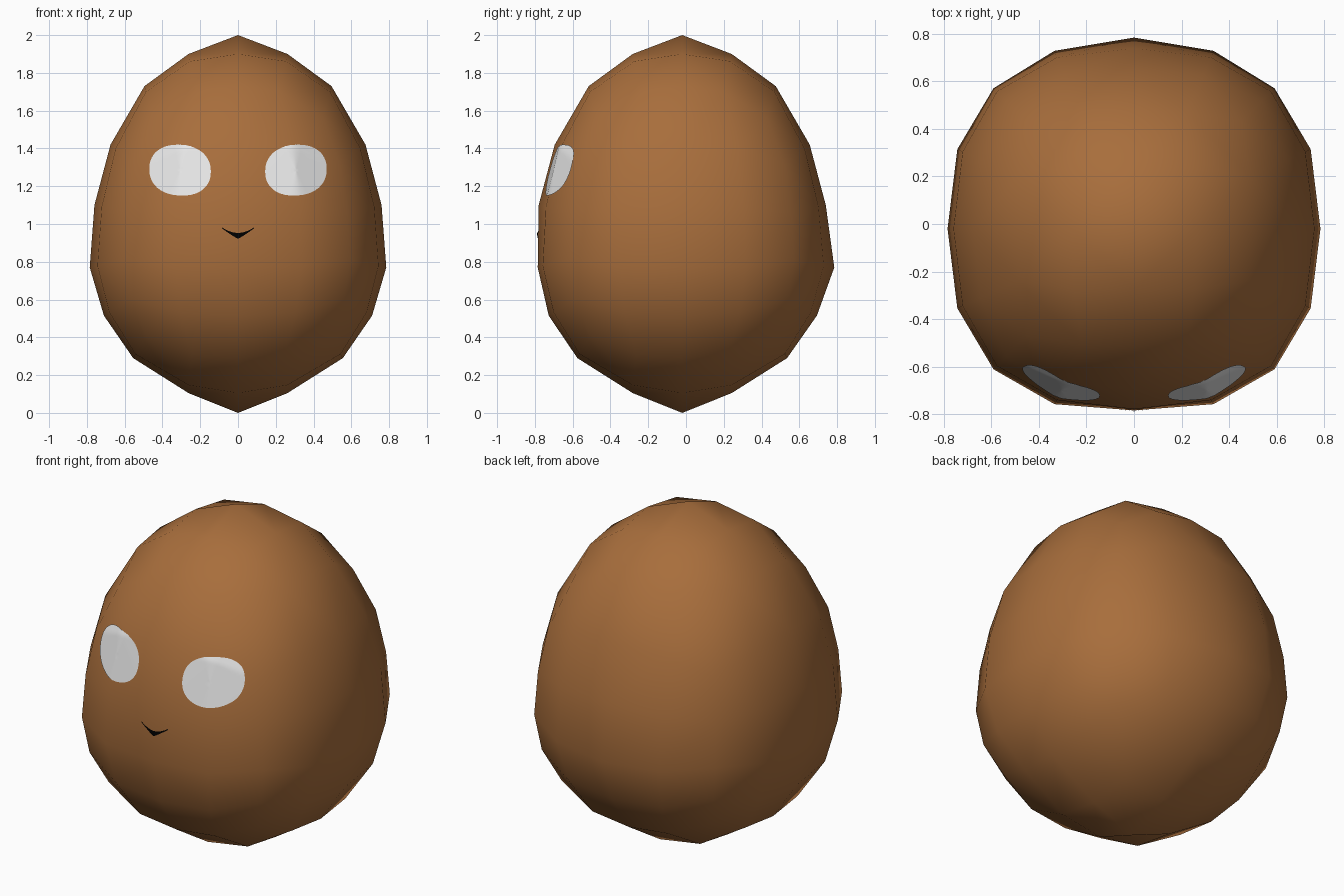
import bpy, bmesh, math
from mathutils import Vector
from mathutils.bvhtree import BVHTree

if "Cube" in bpy.data.objects:
    bpy.data.objects.remove(bpy.data.objects["Cube"])


def material(name, rgb):
    m = bpy.data.materials.new(name)
    m.diffuse_color = (*rgb, 1)
    m.use_nodes = True
    m.node_tree.nodes["Principled BSDF"].inputs["Base Color"].default_value = m.diffuse_color
    return m


def make_object(name, bm, mat):
    me = bpy.data.meshes.new(name)
    bm.to_mesh(me)
    for p in me.polygons:
        p.use_smooth = True
    me.materials.append(mat)
    ob = bpy.data.objects.new(name, me)
    bpy.context.collection.objects.link(ob)
    return ob


brown = material("brown", (0.39, 0.155, 0.045))
white = material("white", (0.8, 0.8, 0.8))
black = material("black", (0.0, 0.0, 0.0))

# Egg body: a gridded box rounded to a squarish ball, then fitted to the profile
P = 2.45
U = (-1, -0.45, 0, 0.45, 1)
W = (-1, -0.6, -0.2, 0.2, 0.6, 1)
PROFILE = [(0, 0), (0.262, 0.105), (0.555, 0.29), (0.71, 0.515), (0.785, 0.77),
           (0.76, 1.1), (0.675, 1.42), (0.495, 1.73), (0.262, 1.9), (0, 2.0)]


def ball(x, y, z):
    n = (abs(x) ** P + abs(y) ** P + abs(z) ** P) ** (1 / P)
    return Vector((x, y, z)) / n


middle = [ball(0, 0, -1), ball(0.45, 0, -1)] + [ball(1, 0, w) for w in W] \
    + [ball(0.45, 0, 1), ball(0, 0, 1)]
factor = [p[0] / m.x if m.x > 0.01 else 0 for p, m in zip(PROFILE, middle)]
factor[0], factor[-1] = factor[1], factor[-2]


def egg(x, y, z):
    s = ball(x, y, z)
    i = 0
    while i < len(middle) - 2 and s.z > middle[i + 1].z:
        i += 1
    t = (s.z - middle[i].z) / (middle[i + 1].z - middle[i].z)
    f = factor[i] + t * (factor[i + 1] - factor[i])
    h = PROFILE[i][1] + t * (PROFILE[i + 1][1] - PROFILE[i][1])
    shift = 0.02 * min(1, (abs(h - 0.77) + 0.5 * abs(s.x)) / 0.3)
    return Vector((s.x * f, s.y * f - shift, h))


bm = bmesh.new()
verts = {}


def vert(x, y, z):
    if (x, y, z) not in verts:
        verts[x, y, z] = bm.verts.new(egg(x, y, z))
    return verts[x, y, z]


def side(As, Bs, place):
    for a0, a1 in zip(As, As[1:]):
        for b0, b1 in zip(Bs, Bs[1:]):
            bm.faces.new([vert(*place(a, b)) for a, b in
                          ((a0, b0), (a1, b0), (a1, b1), (a0, b1))])


for s in (-1, 1):
    side(U, U, lambda a, b: (a, b, s))
    side(U, W, lambda a, b: (s, a, b))
    side(U, W, lambda a, b: (a, s, b))
bmesh.ops.recalc_face_normals(bm, faces=bm.faces)
bmesh.ops.triangulate(bm, faces=bm.faces)
make_object("body", bm, brown)
tree = BVHTree.FromBMesh(bm)


# Thin plates laid on the front of the body
def plate(name, point, rows, cols, mat):
    pm = bmesh.new()
    grid = []
    for r in range(rows + 1):
        line = []
        for c in range(cols + 1):
            x, z = point(r / rows, c / cols)
            hit, normal, _, _ = tree.ray_cast(Vector((x, -3, z)), Vector((0, 1, 0)))
            line.append(pm.verts.new(hit + normal * 0.006))
        grid.append(line)
    for r in range(rows):
        for c in range(cols):
            pm.faces.new((grid[r][c], grid[r][c + 1], grid[r + 1][c + 1], grid[r + 1][c]))
    bmesh.ops.remove_doubles(pm, verts=pm.verts, dist=0.0005)
    bmesh.ops.recalc_face_normals(pm, faces=pm.faces)
    if sum(f.normal.y * f.calc_area() for f in pm.faces) > 0:
        bmesh.ops.reverse_faces(pm, faces=pm.faces)
    make_object(name, pm, mat)


def eye(sign):
    def point(r, c):
        a = 2 * math.pi * c
        co, si = math.cos(a), math.sin(a)
        # slightly squared oval, tilted up towards the outside
        x = 0.162 * math.copysign(abs(co) ** 0.9, co) * r
        z = 0.134 * math.copysign(abs(si) ** 0.9, si) * r
        return sign * (0.305 + x), 1.283 + z + 0.04 * x
    return point


plate("left_eye", eye(-1), 12, 40, white)
plate("right_eye", eye(1), 12, 40, white)


# Small smiling mouth
def smile(r, c):
    k = 2 * c - 1
    x = 0.085 * k
    top = 0.953 + 0.03 * k * k
    low = 0.922 + 0.055 * abs(k) ** 1.1
    return x, low + (top - low) * r


plate("mouth", smile, 4, 16, black)
